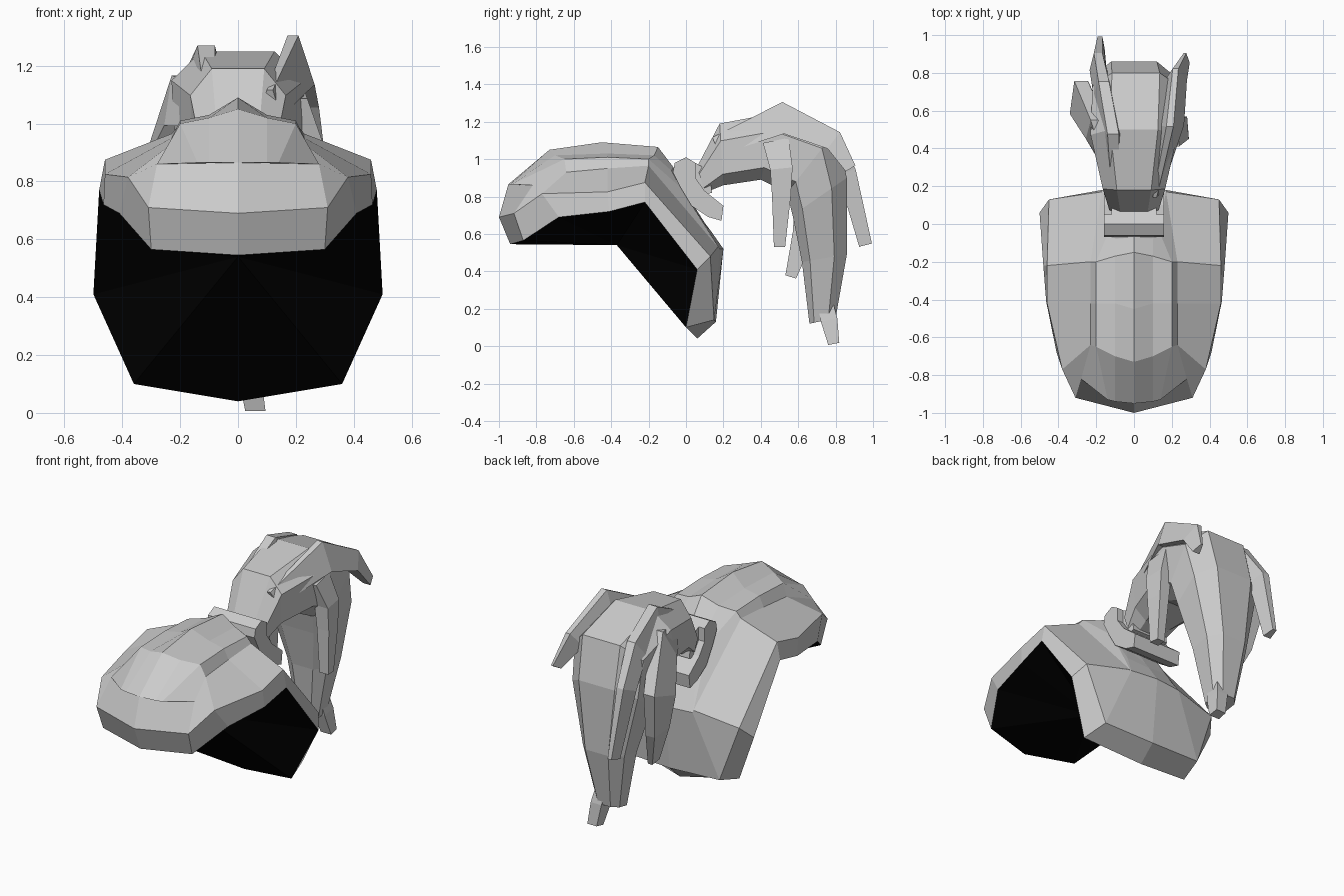
import bpy, bmesh
from mathutils import Vector

cube = bpy.data.objects.get("Cube")
if cube:
    bpy.data.objects.remove(cube)


def material(name, value):
    mat = bpy.data.materials.new(name)
    mat.use_nodes = True
    colour = (value, value, value, 1)
    mat.diffuse_color = colour
    mat.node_tree.nodes["Principled BSDF"].inputs["Base Color"].default_value = colour
    return mat


steel = material("pale grey", 0.6)
dark = material("black", 0.0)


def build(name, rows, mat, closed=False, capped=False, mirror=False):
    """Skin faces between successive rows of points."""
    bm = bmesh.new()
    grid = [[bm.verts.new(p) for p in row] for row in rows]
    for low, high in zip(grid, grid[1:]):
        count = len(low)
        for i in range(count if closed else count - 1):
            j = (i + 1) % count
            bm.faces.new((low[i], low[j], high[j], high[i]))
    if capped:
        bm.faces.new(grid[0])
        bm.faces.new(grid[-1])
    bmesh.ops.remove_doubles(bm, verts=bm.verts, dist=0.001)
    bmesh.ops.recalc_face_normals(bm, faces=bm.faces)
    mesh = bpy.data.meshes.new(name)
    bm.to_mesh(mesh)
    bm.free()
    mesh.materials.append(mat)
    obj = bpy.data.objects.new(name, mesh)
    bpy.context.collection.objects.link(obj)
    if mirror:
        mod = obj.modifiers.new("mirror", "MIRROR")
        mod.merge_threshold = 0.002
    return obj


# Helmet shell: half rows from the rim up to the crown, front to back
rim = [(0, -.94, .545), (.3, -.87, .565), (.41, -.68, .69), (.465, -.41, .72),
       (.48, -.22, .77), (.5, .06, .41), (.36, 0, .1), (0, .06, .04)]
edge = [(0, -1, .69), (.31, -.92, .71), (.38, -.77, .815), (.46, -.42, .825),
        (.46, -.22, .875), (.45, .13, .48), (.33, .15, .14), (0, .16, .13)]
shoulder = [(0, -.95, .865), (.28, -.82, .86), (.23, -.64, .93), (.23, -.42, .95),
            (.23, -.2, .965), (.17, .17, .53), (.17, .18, .52), (0, .2, .52)]
groove = [(0, -.95, .865), (.14, -.93, .865), (.2, -.65, 1), (.2, -.42, 1.01),
          (.2, -.2, 1), (.13, -.03, .85), (.13, .1, .65), (0, .13, .62)]
rib = [(0, -.95, .865), (.1, -.94, .865), (.1, -.7, 1.02), (.1, -.42, 1.03),
       (.1, -.17, 1.02), (.1, -.08, .94), (.08, .03, .76), (0, .1, .66)]
crown = [(0, -.95, .865), (0, -.95, .865), (0, -.73, 1.05), (0, -.45, 1.09),
         (0, -.15, 1.065), (0, -.07, .96), (0, .03, .77), (0, .1, .66)]
build("helmet_shell", [rim, edge, shoulder, groove, rib, crown], steel, mirror=True)

# Black opening, a fan from the rim to a shared centre
build("face_opening", [rim, [(0, -.37, .54)] * len(rim)], dark, mirror=True)


# Knot behind the crown, bent over the nape and joined to the plume by a waist
def prism(name, half, profile):
    build(name, [[(x, y, z) for y, z in profile] for x in (-half, half)],
          steel, closed=True, capped=True)


prism("knot_band", .16, [(-.07, .93), (-.06, .98), (0, 1.01), (.05, .98), (.05, .9),
                         (.1, .83), (.2, .75), (.19, .67), (.12, .69), (.03, .75),
                         (-.03, .85)])
prism("knot_waist", .12, [(0, .98), (.05, .98), (.12, .94), (.14, .82), (.05, .8)])


# Plume: arched body that narrows into the long tail
def body_ring(top, low, width, shift):
    top, low = Vector(top), Vector(low)
    steps = [(.55, 0), (1, .28), (.95, .82), (.5, 1)]
    ring = steps + [(-s, t) for s, t in reversed(steps)]
    return [(shift + s * width, *top.lerp(low, t)) for s, t in ring]


sections = [((.06, .96), (.1, .82), .13, 0), ((.18, 1.19), (.2, .86), .165, 0),
            ((.5, 1.25), (.4, .89), .23, 0), ((.8, 1.15), (.54, .82), .23, .01),
            ((.86, .9), (.57, .7), .22, 0), ((.86, .49), (.62, .45), .14, 0),
            ((.8, .15), (.66, .12), .075, -.01)]
build("plume_body", [body_ring(*s) for s in sections], steel, closed=True, capped=True)


# Loose locks: four-sided tapering strands with a narrow outer ridge;
# each point gives its position, half width and half depth
def lock(name, path, ridge=.5):
    rows = []
    for i, (x, y, z, w, d) in enumerate(path):
        before, after = path[max(i - 1, 0)], path[min(i + 1, len(path) - 1)]
        run = Vector((0, after[1] - before[1], after[2] - before[2])).normalized()
        side = Vector((w, 0, 0))
        depth = Vector((0, -run.z, run.y)) * d
        c = Vector((x, y, z))
        rows.append([c + side * ridge + depth, c - side * ridge + depth,
                     c - side - depth, c + side - depth])
    build(name, rows, steel, closed=True, capped=True)


lock("tail_tip", [(.02, .74, .25, .04, .04), (.04, .765, .14, .04, .045),
                  (.06, .79, .012, .035, .03)], ridge=.9)
lock("back_lock", [(-.1, .2, 1.08, .04, .05), (-.11, .48, 1.21, .06, .06),
                   (-.16, .72, 1.12, .055, .06), (-.19, .86, .93, .045, .05),
                   (-.18, .96, .54, .025, .035)])
lock("left_ridge", [(.11, .16, 1.07, .04, .05), (.19, .52, 1.22, .075, .085),
                    (.22, .79, 1.1, .06, .055), (.27, .88, .95, .025, .03)], ridge=.25)
lock("left_lock", [(.19, .48, 1.1, .05, .07), (.245, .51, .95, .045, .06),
                   (.25, .51, .8, .04, .05), (.25, .5, .53, .03, .03)], ridge=.8)
lock("right_lock", [(-.12, .3, 1.06, .05, .07), (-.19, .5, 1.08, .065, .1),
                    (-.28, .67, .85, .06, .09), (-.24, .63, .6, .05, .06),
                    (-.17, .56, .37, .025, .03)], ridge=.6)
